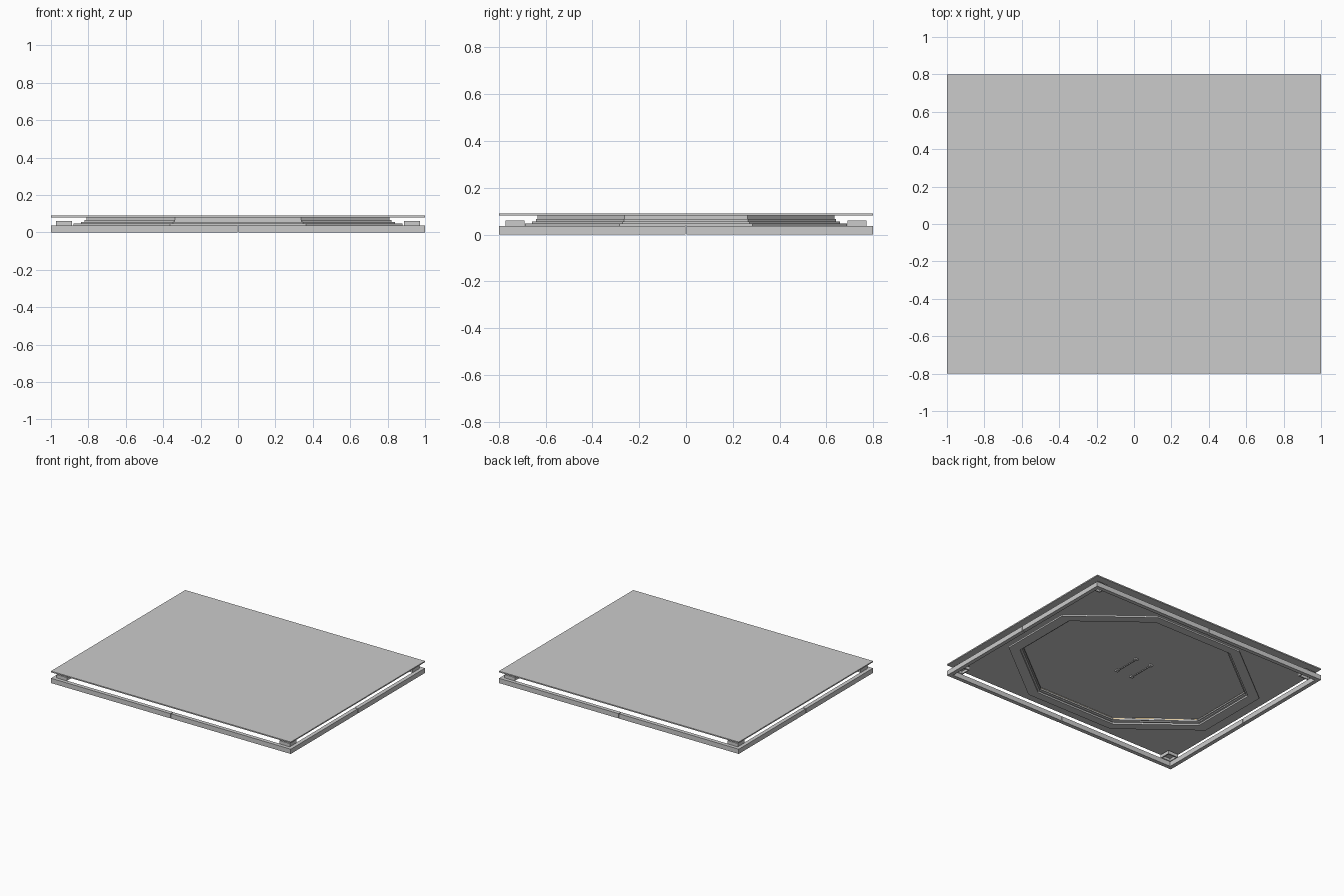
import bpy, bmesh, math

if "Cube" in bpy.data.objects:
    bpy.data.objects.remove(bpy.data.objects["Cube"])

HX, HY = 1.0, 0.8          # half size of the panel


def add_mesh(name, verts, faces, colour=None):
    me = bpy.data.meshes.new(name)
    me.from_pydata(verts, [], faces)
    bm = bmesh.new()
    bm.from_mesh(me)
    bmesh.ops.recalc_face_normals(bm, faces=bm.faces)
    bm.to_mesh(me)
    bm.free()
    ob = bpy.data.objects.new(name, me)
    bpy.context.collection.objects.link(ob)
    if colour:
        mat = bpy.data.materials.new(name)
        mat.diffuse_color = colour
        mat.use_nodes = True
        mat.node_tree.nodes["Principled BSDF"].inputs["Base Color"].default_value = mat.diffuse_color
        me.materials.append(mat)
    return ob


def prism(name, outline, z0, z1):
    n = len(outline)
    verts = [(x, y, z) for z in (z0, z1) for x, y in outline]
    faces = [tuple(range(n)), tuple(range(n, 2 * n))]
    faces += [(i, (i + 1) % n, n + (i + 1) % n, n + i) for i in range(n)]
    return add_mesh(name, verts, faces)


def box(name, x0, x1, y0, y1, z0, z1):
    return prism(name, [(x0, y0), (x1, y0), (x1, y1), (x0, y1)], z0, z1)


def ring(name, outer, inner, z0, z1, colour=None):
    n = len(outer)
    verts = [(x, y, z) for loop, z in ((outer, z0), (outer, z1), (inner, z1), (inner, z0))
             for x, y in loop]
    faces = [(k * n + i, k * n + (i + 1) % n, (k + 1) % 4 * n + (i + 1) % n, (k + 1) % 4 * n + i)
             for k in range(4) for i in range(n)]
    return add_mesh(name, verts, faces, colour)


def octagon(a):
    b, t = a * 0.783, math.tan(math.pi / 8)
    return [(a, -b * t), (a, b * t), (a * t, b), (-a * t, b),
            (-a, b * t), (-a, -b * t), (-a * t, -b), (a * t, -b)]


def rect(cx, cy, hx, hy):
    return [(cx - hx, cy - hy), (cx + hx, cy - hy), (cx + hx, cy + hy), (cx - hx, cy + hy)]


# Ceiling sheet
box("ceiling_sheet", -HX, HX, -HY, HY, 0.081, 0.09)

# Perimeter frame: four L-shaped corners with a narrow joint between them
W, GAP = 0.03, 0.003
for sx in (-1, 1):
    for sy in (-1, 1):
        pts = [(HX, GAP), (HX, HY), (GAP, HY), (GAP, HY - W), (HX - W, HY - W), (HX - W, GAP)]
        prism("frame_corner", [(sx * x, sy * y) for x, y in pts], 0, 0.036)
        # Corner fixture, open underneath
        cx, cy = sx * 0.93, sy * 0.732
        ring("corner_fixture", rect(cx, cy, 0.043, 0.041), rect(cx, cy, 0.034, 0.032), 0.036, 0.061)
        box("corner_fixture_top", cx - 0.034, cx + 0.034, cy - 0.032, cy + 0.032, 0.055, 0.061)

# Stepped octagonal tray, narrowing upward
for name, a, b, z0, z1 in (("tray_base", 0.88, 0.80, 0.036, 0.048),
                           ("tray_step", 0.84, 0.785, 0.048, 0.056),
                           ("tray_lip", 0.82, 0.775, 0.056, 0.066),
                           ("tray_wall", 0.81, 0.79, 0.066, 0.081)):
    ring(name, octagon(a), octagon(b), z0, z1)
ring("light_strip", octagon(0.788), octagon(0.78), 0.067, 0.071, (0.9, 0.6, 0.2, 1))

# Pair of thin brackets under the centre of the sheet
for sx in (-1, 1):
    x = sx * 0.065
    box("centre_bracket_bar", x - 0.004, x + 0.004, -0.1, 0.1, 0.07, 0.075)
    for y in (-0.1, 0.1):
        box("centre_bracket_foot", x - 0.012, x + 0.012, y - 0.01, y + 0.01, 0.07, 0.081)
